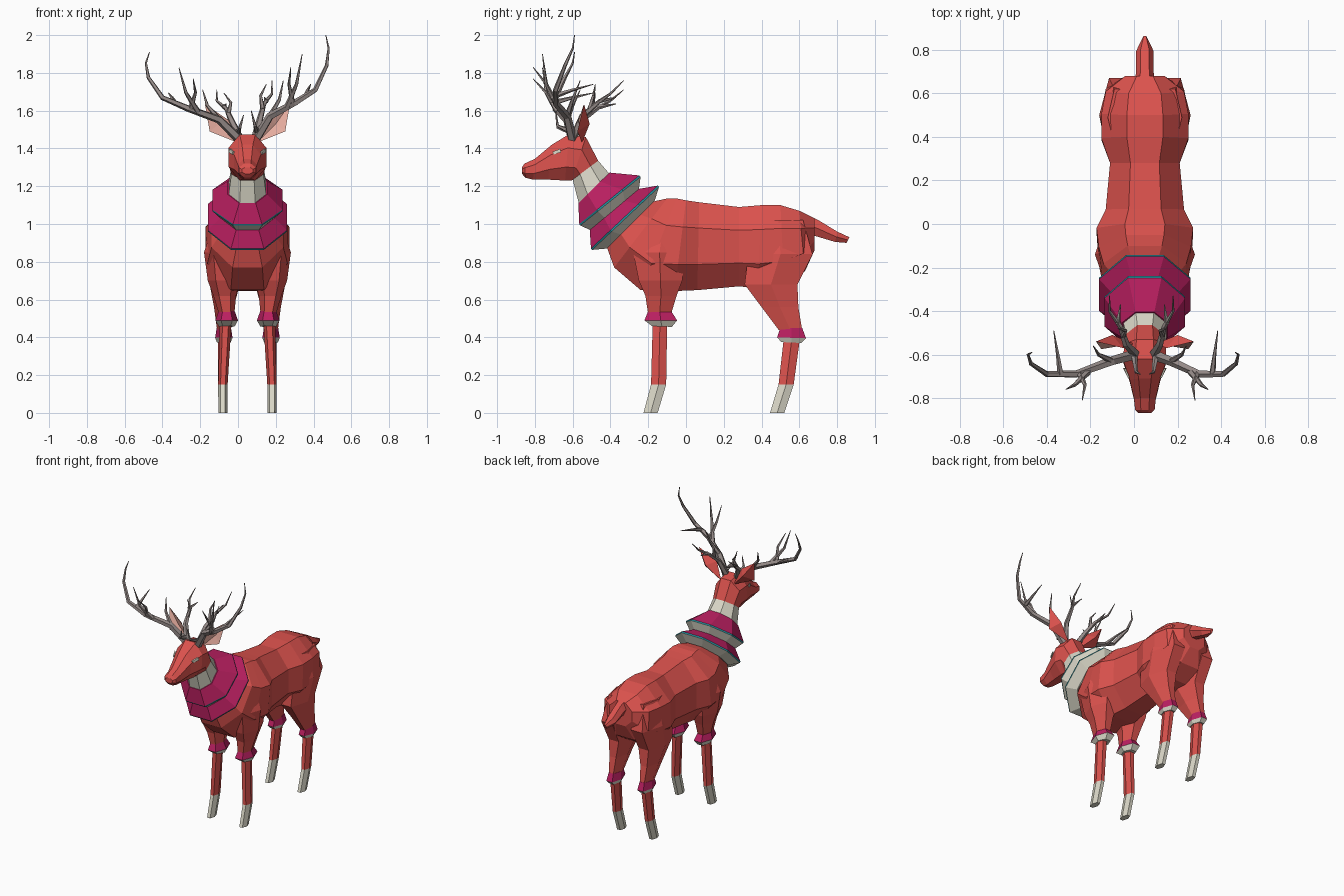
import bpy, bmesh, math
from mathutils import Vector

CX = 0.05  # centre line of the animal (antlers are uneven)


def material(name, rgb):
    m = bpy.data.materials.new(name)
    m.diffuse_color = (*rgb, 1)
    return m


RED = material("red coat", (0.72, 0.085, 0.075))
MAGENTA = material("magenta cloth", (0.50, 0.014, 0.12))
BONE = material("bone white", (0.72, 0.70, 0.59))
TEAL = material("teal trim", (0.02, 0.32, 0.38))
HORN = material("antler grey", (0.30, 0.255, 0.245))
PINK = material("ear pink", (0.80, 0.42, 0.35))


def finish(name, bm, mats, recalc=True):
    if recalc:
        bmesh.ops.recalc_face_normals(bm, faces=bm.faces[:])
    me = bpy.data.meshes.new(name)
    bm.to_mesh(me)
    bm.free()
    for m in mats:
        me.materials.append(m)
    ob = bpy.data.objects.new(name, me)
    bpy.context.collection.objects.link(ob)
    return ob


def bridge(bm, rings, seg_index):
    n = len(rings[0])
    for k in range(len(rings) - 1):
        for i in range(n):
            j = (i + 1) % n
            f = bm.faces.new((rings[k][i], rings[k][j], rings[k + 1][j], rings[k + 1][i]))
            f.material_index = seg_index[k]
    bm.faces.new(rings[0]).material_index = seg_index[0]
    bm.faces.new(rings[-1]).material_index = seg_index[-1]


def loft(name, rings, mats, segs=None, n=8, side=1):
    """Ring = (y0, z0, y1, z1, half width, x offset): two opposite points in side view."""
    bm = bmesh.new()
    ang = [2 * math.pi * (i + 0.5) / n for i in range(n)]
    cm = max(math.cos(a) for a in ang)
    sm = max(math.sin(a) for a in ang)
    loops = []
    for r in rings:
        y0, z0, y1, z1, hw = r[:5]
        ox = r[5] if len(r) > 5 else 0
        loop = []
        for a in ang:
            c, s = math.cos(a) / cm, math.sin(a) / sm
            loop.append(bm.verts.new((CX + side * ox + hw * s,
                                      (y0 + y1) / 2 + c * (y1 - y0) / 2,
                                      (z0 + z1) / 2 + c * (z1 - z0) / 2)))
        loops.append(loop)
    bridge(bm, loops, segs or [0] * (len(rings) - 1))
    return finish(name, bm, mats)


def add_tube(bm, pts, r0, r1, n=5):
    loops = []
    last = len(pts) - 1
    for k, p in enumerate(pts):
        d = (pts[min(k + 1, last)] - pts[max(k - 1, 0)]).normalized()
        u = d.cross(Vector((0.2, 1, 0.1))).normalized()
        v = d.cross(u)
        r = r0 + (r1 - r0) * k / last
        loops.append([bm.verts.new(p + r * (u * math.cos(t) + v * math.sin(t)))
                      for t in (2 * math.pi * i / n for i in range(n))])
    bridge(bm, loops, [0] * last)


# Trunk, from the chest to the rump
loft("body", [
    (-0.42, 0.88, -0.17, 1.12, 0.14), (-0.38, 0.77, -0.10, 1.135, 0.19),
    (-0.24, 0.65, -0.05, 1.135, 0.212), (-0.06, 0.645, 0.0, 1.125, 0.222),
    (0.06, 0.65, 0.07, 1.115, 0.18), (0.28, 0.67, 0.28, 1.09, 0.16),
    (0.38, 0.66, 0.40, 1.10, 0.20), (0.52, 0.68, 0.50, 1.10, 0.20),
    (0.63, 0.75, 0.60, 1.07, 0.18), (0.68, 0.86, 0.68, 1.03, 0.09)], [RED])

# Tail
loft("tail", [
    (0.62, 0.95, 0.64, 1.05, 0.05), (0.69, 0.935, 0.71, 1.015, 0.04),
    (0.79, 0.905, 0.80, 0.96, 0.04), (0.85, 0.90, 0.865, 0.93, 0.01)], [RED], n=6)

# Neck and head
loft("neck", [
    (-0.45, 0.95, -0.22, 1.15, 0.13), (-0.565, 1.10, -0.405, 1.265, 0.10),
    (-0.60, 1.235, -0.465, 1.335, 0.085)], [BONE])
loft("head", [
    (-0.60, 1.235, -0.465, 1.335, 0.085), (-0.605, 1.23, -0.53, 1.46, 0.095),
    (-0.64, 1.23, -0.62, 1.475, 0.10), (-0.73, 1.235, -0.71, 1.42, 0.07),
    (-0.81, 1.235, -0.80, 1.345, 0.05), (-0.85, 1.245, -0.855, 1.32, 0.045),
    (-0.868, 1.265, -0.868, 1.30, 0.03)], [RED])

# Two flared collars with a thin trim at the rim
cloth = [MAGENTA, TEAL, BONE]
loft("upper_collar", [
    (-0.57, 1.11, -0.405, 1.272, 0.105), (-0.565, 1.0, -0.247, 1.257, 0.185),
    (-0.56, 0.992, -0.24, 1.25, 0.185), (-0.50, 0.965, -0.25, 1.18, 0.14)],
    cloth, [0, 1, 2])
loft("lower_collar", [
    (-0.51, 0.975, -0.255, 1.185, 0.14), (-0.503, 0.87, -0.15, 1.203, 0.21),
    (-0.497, 0.863, -0.143, 1.196, 0.21), (-0.42, 0.87, -0.165, 1.125, 0.15)],
    cloth, [0, 1, 2])

# Antler branches: x offset from the centre line, y, z
BRANCHES = [
    (0.026, [(.04, -.60, 1.44), (.12, -.63, 1.57), (.25, -.69, 1.64), (.36, -.69, 1.71),
             (.42, -.64, 1.84), (.43, -.60, 1.93), (.415, -.59, 2.0)]),
    (0.017, [(.21, -.68, 1.62), (.26, -.74, 1.74), (.29, -.76, 1.90)]),
    (0.015, [(.24, -.69, 1.64), (.22, -.74, 1.74), (.23, -.81, 1.83)]),
    (0.016, [(.12, -.63, 1.57), (.17, -.60, 1.66), (.19, -.56, 1.76)]),
    (0.015, [(.31, -.69, 1.68), (.32, -.60, 1.71), (.335, -.49, 1.74)]),
    (0.022, [(.04, -.60, 1.45), (.07, -.55, 1.57), (.09, -.47, 1.64), (.13, -.40, 1.69),
             (.13, -.33, 1.76)]),
    (0.014, [(.08, -.51, 1.61), (.07, -.49, 1.68), (.10, -.48, 1.74)]),
    (0.013, [(.10, -.46, 1.65), (.09, -.37, 1.67)]),
    (0.015, [(.05, -.61, 1.49), (.04, -.68, 1.52), (.02, -.69, 1.60)]),
]

for label, s in (("left", -1), ("right", 1)):
    # Front leg: shoulder, shank and hoof
    loft(label + "_front_upper_leg", [
        (-0.24, 1.0, -0.0, 1.0, 0.06, .12), (-0.28, 0.85, 0.0, 0.85, 0.10, .13),
        (-0.25, 0.70, -0.02, 0.70, 0.085, .125), (-0.215, 0.62, -0.05, 0.62, 0.06, .12),
        (-0.20, 0.52, -0.08, 0.52, 0.04, .11)], [RED], n=6, side=s)
    loft(label + "_front_lower_leg", [
        (-0.18, 0.52, -0.095, 0.52, 0.032, .11), (-0.177, 0.45, -0.10, 0.45, 0.031, .117),
        (-0.185, 0.15, -0.105, 0.15, 0.025, .13), (-0.225, 0.0, -0.15, 0.0, 0.024, .13)],
        [RED, BONE], [0, 0, 1], n=6, side=s)
    loft(label + "_front_cuff", [
        (-0.20, 0.54, -0.08, 0.54, 0.042, .11), (-0.22, 0.49, -0.047, 0.49, 0.06, .11),
        (-0.18, 0.46, -0.075, 0.455, 0.042, .11)], [MAGENTA, BONE], [0, 1], n=6, side=s)

    # Hind leg: thigh, shank and hoof
    loft(label + "_thigh", [
        (0.36, 1.02, 0.62, 1.02, 0.06, .11), (0.33, 0.84, 0.67, 0.84, 0.09, .12),
        (0.31, 0.68, 0.59, 0.68, 0.08, .12), (0.40, 0.56, 0.595, 0.56, 0.052, .125),
        (0.49, 0.44, 0.615, 0.44, 0.036, .125)], [RED], n=6, side=s)
    loft(label + "_hind_lower_leg", [
        (0.52, 0.44, 0.60, 0.44, 0.03, .125), (0.515, 0.37, 0.60, 0.37, 0.03, .125),
        (0.49, 0.15, 0.57, 0.15, 0.025, .13), (0.445, 0.0, 0.52, 0.0, 0.024, .13)],
        [RED, BONE], [0, 0, 1], n=6, side=s)
    loft(label + "_hind_cuff", [
        (0.50, 0.45, 0.615, 0.45, 0.038, .125), (0.482, 0.40, 0.635, 0.395, 0.046, .125),
        (0.505, 0.375, 0.61, 0.37, 0.036, .125)], [MAGENTA, BONE], [0, 1], n=6, side=s)

    # Ear: red back, pink hollow front
    bm = bmesh.new()
    base, low, tip, up, hollow, back = [bm.verts.new((CX + s * x, y, z)) for x, y, z in (
        (.05, -.55, 1.43), (.20, -.575, 1.49), (.225, -.54, 1.635), (.10, -.57, 1.55),
        (.15, -.545, 1.53), (.15, -.51, 1.53))]
    rim = [base, low, tip, up]
    for i in range(4):
        bm.faces.new((rim[i], rim[(i + 1) % 4], hollow)).material_index = 1
        bm.faces.new((rim[(i + 1) % 4], rim[i], back))
    finish(label + "_ear", bm, [RED, PINK])

    # Eye: a small slanted plate
    bm = bmesh.new()
    quad = [bm.verts.new((CX + s * x, y, z)) for x, y, z in (
        (.078, -.708, 1.382), (.096, -.665, 1.398), (.100, -.662, 1.380), (.081, -.70, 1.368))]
    out = bmesh.ops.extrude_face_region(bm, geom=[bm.faces.new(quad)])
    for v in out["geom"]:
        if isinstance(v, bmesh.types.BMVert):
            v.co.x -= s * 0.009
    finish(label + "_eye", bm, [BONE])

    # Antler: the left one spreads wider and stays lower
    wide, tall = (1.25, 0.83) if s < 0 else (1, 1)
    bm = bmesh.new()
    for r, path in BRANCHES:
        pts = [Vector((CX + s * x * (wide if x > .06 else 1), y, 1.47 + (z - 1.47) * tall))
               for x, y, z in path]
        add_tube(bm, pts, r, 0.002)
    finish(label + "_antler", bm, [HORN])
